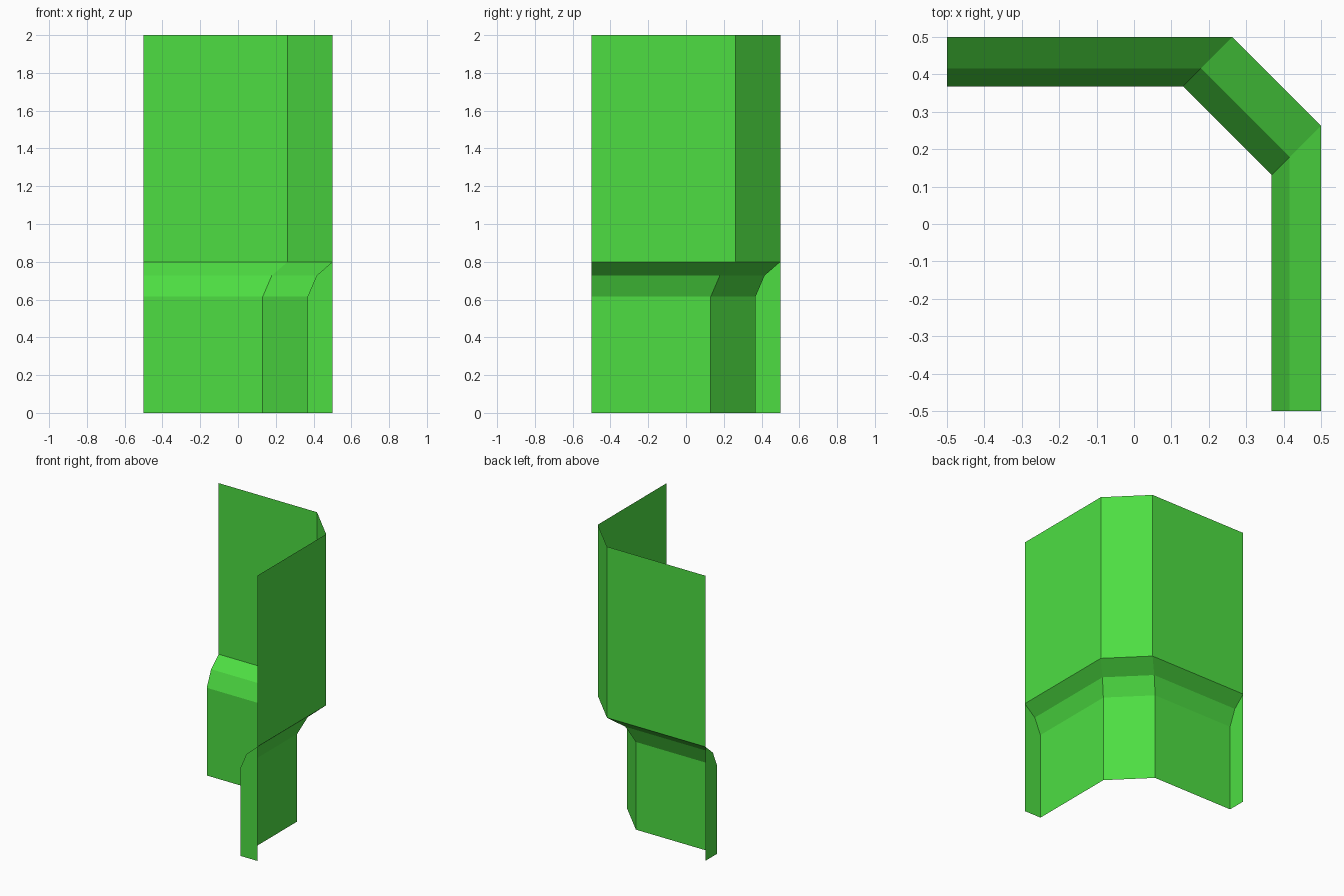
import bpy

cube = bpy.data.objects.get("Cube")
if cube:
    bpy.data.objects.remove(cube, do_unlink=True)

# Single flat colour
GREEN = (0.075, 0.73, 0.055, 1.0)
green = bpy.data.materials.new("bright green")
green.use_nodes = True
green.diffuse_color = GREEN
green.node_tree.nodes["Principled BSDF"].inputs["Base Color"].default_value = GREEN

HALF = 0.5        # half footprint
CORNER = 0.263    # start of the chamfered corner
TOP = 2.0
# Ledge profile: (inward offset, height), from the upper wall to the lower wall
LEDGE = [(0, 0.8), (0.084, 0.727), (0.132, 0.615)]
FOOT = (LEDGE[-1][0], 0)


def path(offset, z):
    """Wall line around the chamfered corner, stepped inward."""
    outer, bend = HALF - offset, CORNER - offset
    return [(-HALF, outer, z), (bend, outer, z),
            (outer, bend, z), (outer, -HALF, z)]


def make_object(name, verts, faces):
    mesh = bpy.data.meshes.new(name)
    mesh.from_pydata(verts, [], faces)
    mesh.materials.append(green)
    mesh.update()
    obj = bpy.data.objects.new(name, mesh)
    bpy.context.collection.objects.link(obj)
    return obj


def sheet(name, profile):
    """Sweep a profile of (offset, height) points along the wall line."""
    verts = [v for point in profile for v in path(*point)]
    n = len(path(0, 0))
    faces = [(r * n + i, r * n + i + 1, (r + 1) * n + i + 1, (r + 1) * n + i)
             for r in range(len(profile) - 1) for i in range(n - 1)]
    return make_object(name, verts, faces)


# Walls and the sloping ledge between them
sheet("upper_wall", [(0, TOP), LEDGE[0]])
sheet("sloped_ledge", LEDGE)
sheet("lower_wall", [LEDGE[-1], FOOT])

# End caps closing the recess below the ledge
outline = [(0, 0)] + LEDGE + [FOOT]
for name, end in (("back_end_cap", 0), ("side_end_cap", -1)):
    verts = [path(*point)[end] for point in outline]
    make_object(name, verts, [tuple(range(len(verts)))])
